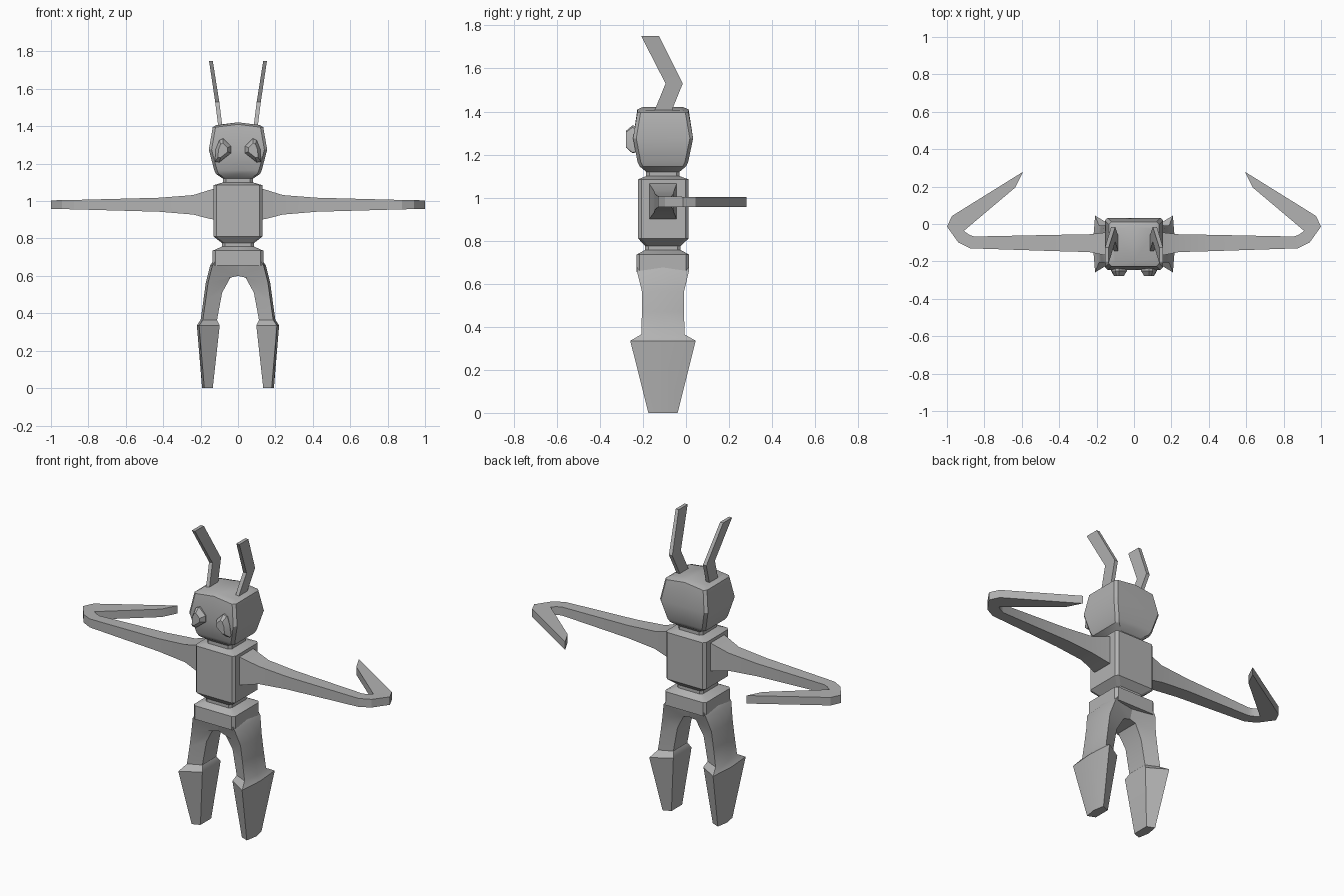
import bpy, bmesh, math

grey = bpy.data.materials.new("plain grey")
grey.diffuse_color = (0.45, 0.45, 0.45, 1)


def loft(name, rings, mirror=False, angle=25):
    """Skin closed rings of equal length, cap both ends."""
    bm = bmesh.new()
    rows = [[bm.verts.new(p) for p in r] for r in rings]
    n = len(rows[0])
    for a, b in zip(rows, rows[1:]):
        for i in range(n):
            bm.faces.new((a[i], a[(i + 1) % n], b[(i + 1) % n], b[i]))
    bm.faces.new(rows[0])
    bm.faces.new(rows[-1])
    bmesh.ops.recalc_face_normals(bm, faces=bm.faces)
    me = bpy.data.meshes.new(name)
    bm.to_mesh(me)
    bm.free()
    me.materials.append(grey)
    ob = bpy.data.objects.new(name, me)
    bpy.context.collection.objects.link(ob)
    if mirror:
        m = ob.modifiers.new("mirror", 'MIRROR')
        m.use_mirror_merge = False
    bpy.context.view_layer.objects.active = ob
    ob.select_set(True)
    bpy.ops.object.shade_smooth_by_angle(angle=math.radians(angle))
    ob.select_set(False)
    return ob


def chamfered(z, x, y0, y1, c=0.015, crown=0.0):
    """Rectangle with cut corners; crown lifts the centre line."""
    return [(-x, y0 + c, z), (-x + c, y0, z), (0, y0, z + crown), (x - c, y0, z), (x, y0 + c, z),
            (x, y1 - c, z), (x - c, y1, z), (0, y1, z + crown), (-x + c, y1, z), (-x, y1 - c, z)]


# Pelvis, waist, torso and neck as one stacked column
loft("torso", [chamfered(*s) for s in [
    (0.655, 0.135, -0.23, 0.015), (0.735, 0.135, -0.23, 0.015),
    (0.757, 0.085, -0.19, -0.025), (0.775, 0.085, -0.19, -0.025),
    (0.81, 0.13, -0.222, 0.012), (1.085, 0.13, -0.222, 0.012),
    (1.10, 0.08, -0.185, -0.03), (1.13, 0.08, -0.185, -0.03)]])

# Head
loft("head", [chamfered(*s) for s in [
    (1.12, 0.08, -0.185, -0.03), (1.145, 0.118, -0.215, 0.0),
    (1.165, 0.127, -0.225, 0.01), (1.275, 0.156, -0.246, 0.033),
    (1.395, 0.135, -0.226, 0.012, 0.015, 0.015),
    (1.407, 0.115, -0.2, -0.015, 0.015, 0.014)]])

# Eyes: raised faceted plates
outline = [(0.123, 1.257), (0.123, 1.294), (0.08, 1.335), (0.06, 1.325),
           (0.04, 1.275), (0.037, 1.21), (0.06, 1.207)]
outline = [(0.16 - x, z) for x, z in outline]
cx, cz = 0.082, 1.272
loft("eye", [[(cx + (x - cx) * k, y, cz + (z - cz) * k) for x, z in outline]
             for k, y in ((0.95, -0.225), (1.0, -0.25), (0.6, -0.279))], True)

# Antennae: y front, y back, inner x, outer x, z
loft("antenna", [[(xi, y0, z), (xo, y0, z), (xo, y1, z), (xi, y1, z)]
                 for y0, y1, xi, xo, z in [(-0.15, -0.07, 0.083, 0.105, 1.395),
                                           (-0.095, -0.015, 0.1, 0.122, 1.53),
                                           (-0.208, -0.125, 0.135, 0.155, 1.75)]], True)

# Arms: outer point, inner point, bottom and top height
loft("arm", [[(ax, ay, z0), (bx, by, z0), (bx, by, z1), (ax, ay, z1)]
             for ax, ay, bx, by, z0, z1 in [
                 (0.12, -0.172, 0.12, -0.042, 0.90, 1.07),
                 (0.15, -0.168, 0.15, -0.045, 0.905, 1.06),
                 (0.24, -0.15, 0.24, -0.055, 0.928, 1.032),
                 (0.42, -0.145, 0.42, -0.058, 0.943, 1.018),
                 (0.877, -0.13, 0.855, -0.067, 0.956, 1.006),
                 (0.94, -0.098, 0.88, -0.058, 0.957, 1.005),
                 (1.0, -0.014, 0.91, -0.037, 0.957, 1.004),
                 (0.973, 0.043, 0.89, -0.02, 0.957, 1.004),
                 (0.592, 0.28, 0.635, 0.195, 0.957, 1.004)]], True)

# Legs and feet: outer x z, inner x z, outer half depth, inner half depth
mid = -0.107
loft("leg", [[(ox, mid - ho, oz), (ox + 0.012, mid, oz), (ox, mid + ho, oz),
              (ix, mid + hi, iz), (ix, mid - hi, iz)]
             for ox, oz, ix, iz, ho, hi in [
                 (0.12, 0.68, 0.0, 0.68, 0.12, 0.10),
                 (0.137, 0.655, 0.0, 0.6, 0.12, 0.075),
                 (0.16, 0.565, 0.04, 0.592, 0.098, 0.072),
                 (0.173, 0.47, 0.085, 0.51, 0.098, 0.065),
                 (0.188, 0.365, 0.112, 0.365, 0.1, 0.065),
                 (0.208, 0.335, 0.098, 0.335, 0.152, 0.085),
                 (0.18, 0.0, 0.135, 0.0, 0.068, 0.05)]], True, 35)
